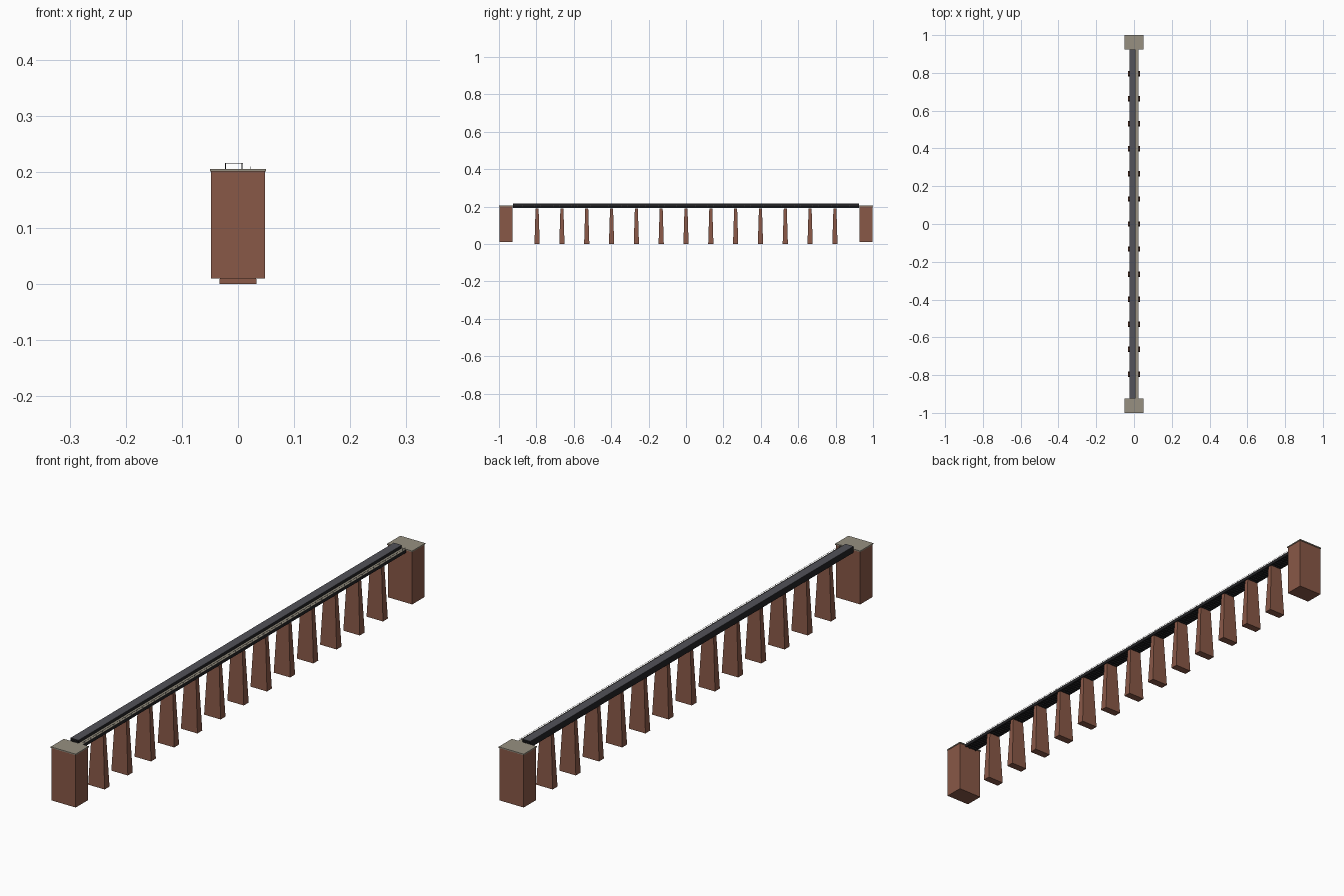
import bpy
import bmesh

default = bpy.data.objects.get("Cube")
if default:
    bpy.data.objects.remove(default, do_unlink=True)


def material(name, rgb):
    m = bpy.data.materials.new(name)
    m.use_nodes = True
    col = (*rgb, 1)
    m.diffuse_color = col
    bsdf = next(n for n in m.node_tree.nodes if n.type == 'BSDF_PRINCIPLED')
    bsdf.inputs["Base Color"].default_value = col
    return m


BRICK = material("red_brick", (0.25, 0.098, 0.063))
STONE = material("pale_stone", (0.31, 0.28, 0.22))
IRON = material("black_iron", (0.016, 0.016, 0.018))
PLATE = material("grey_plate", (0.085, 0.085, 0.1))
RAIL = material("light_rail", (0.55, 0.55, 0.52))


def add_box(bm, x, y, z, top=(1, 1)):
    """Box between (min, max) pairs; top scales its upper face about its centre."""
    cx, cy = sum(x) / 2, sum(y) / 2
    verts = bmesh.ops.create_cube(bm, size=1)["verts"]
    for v in verts:
        upper = v.co.z > 0
        sx, sy = top if upper else (1, 1)
        v.co = (cx + v.co.x * (x[1] - x[0]) * sx,
                cy + v.co.y * (y[1] - y[0]) * sy,
                z[1] if upper else z[0])


def part(name, mat, boxes):
    bm = bmesh.new()
    for b in boxes:
        add_box(bm, *b)
    me = bpy.data.meshes.new(name)
    bm.to_mesh(me)
    bm.free()
    me.materials.append(mat)
    ob = bpy.data.objects.new(name, me)
    bpy.context.collection.objects.link(ob)
    return ob


END = 0.925
SPAN = 0.1327
ys = (-END, END)

# Brick abutments with stone caps at both ends
for name, s in (("front", -1), ("back", 1)):
    part(name + "_abutment", BRICK,
         [((-0.048, 0.048), sorted((s * 0.928, s * 0.997)), (0.01, 0.201))])
    part(name + "_abutment_cap", STONE,
         [((-0.05, 0.05), sorted((s * END, s)), (0.201, 0.205))])

# Tapered brick piers
for i in range(13):
    y = (i - 6) * SPAN
    part(f"pier_{i + 1}", BRICK,
         [((-0.033, 0.033), (y - 0.014, y + 0.014), (0, 0.191), (0.7, 0.57))])

# Covered girder: two thin side walls and a top plate
part("girder_walls", IRON,
     [((x, x + 0.002), ys, (0.192, 0.2145)) for x in (-0.023, 0.006)])
part("girder_top", PLATE, [((-0.0235, 0.0085), ys, (0.2145, 0.2155))])

# Outer beam and cross ties under the deck
part("outer_beam", IRON, [((0.022, 0.025), ys, (0.192, 0.2035))])
ties = 140
step = 2 * END / ties
part("cross_ties", IRON,
     [((-0.023, 0.024), (y - 0.0035, y + 0.0035), (0.193, 0.199))
      for y in (-END + (i + 0.5) * step for i in range(ties))])

# Walkway beside the girder
part("walkway", STONE, [((0.008, 0.025), ys, (0.202, 0.204))])

# Slender handrail along the walkway
posts = 56
rail = [((0.0225, 0.0233), (y - 0.0008, y + 0.0008), (0.203, 0.2095))
        for y in (-END + (i + 0.5) * 2 * END / posts for i in range(posts))]
rail.append(((0.0225, 0.0232), ys, (0.2093, 0.2099)))
part("handrail", RAIL, rail)
